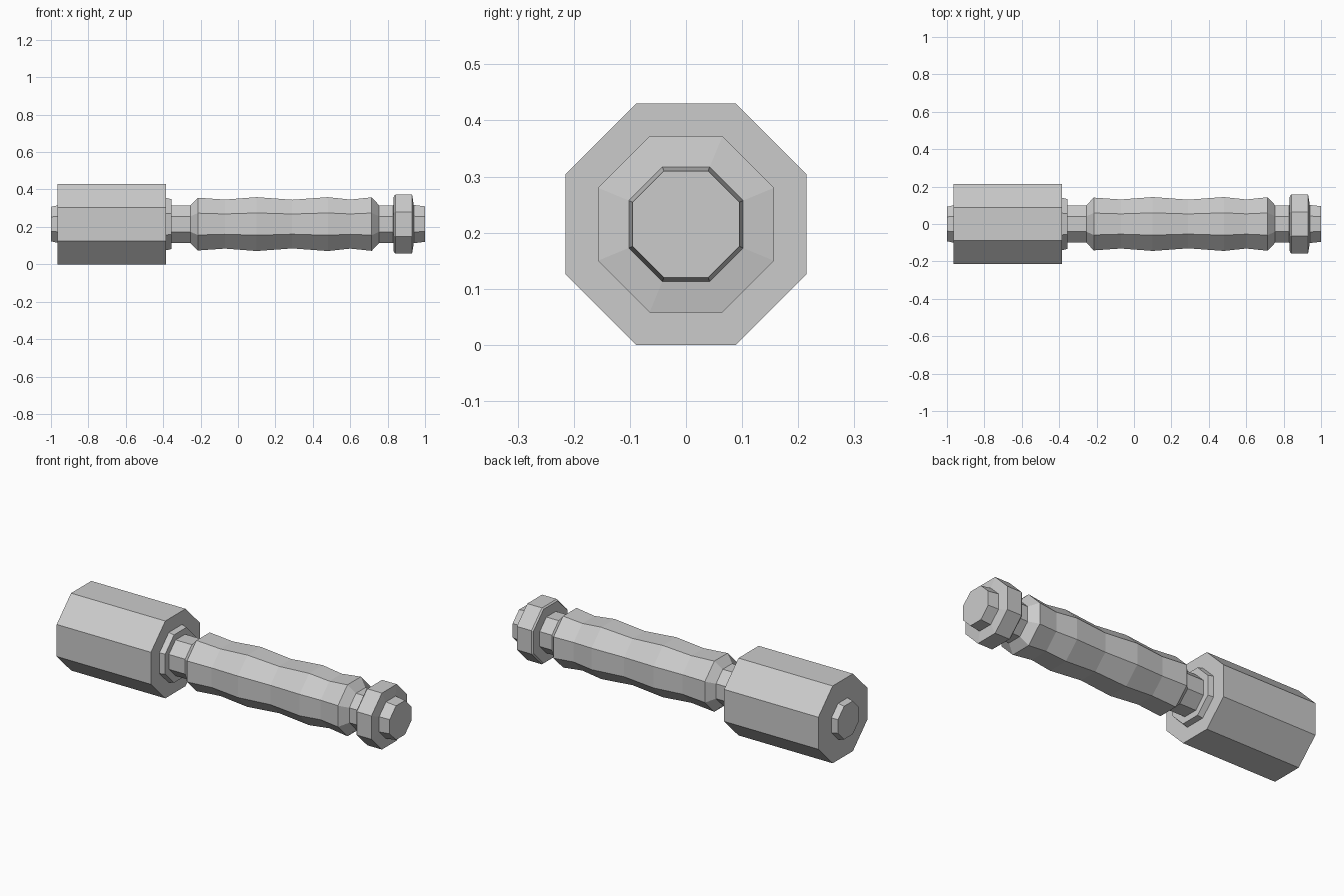
import bpy, bmesh, math

if "Cube" in bpy.data.objects:
    bpy.data.objects.remove(bpy.data.objects["Cube"])

SIDES = 8
AXIS_Z = 0.215


def lathe(name, profile):
    """Capped octagonal solid along x; profile = (x, centre-to-flat distance)."""
    bm = bmesh.new()
    rings = []
    for x, flat in profile:
        r = flat / math.cos(math.pi / SIDES)
        rings.append([bm.verts.new((x,
                                    r * math.cos((i + 0.5) * math.tau / SIDES),
                                    AXIS_Z + r * math.sin((i + 0.5) * math.tau / SIDES)))
                      for i in range(SIDES)])
    for a, b in zip(rings, rings[1:]):
        for i in range(SIDES):
            j = (i + 1) % SIDES
            bm.faces.new((a[i], a[j], b[j], b[i]))
    bm.faces.new(rings[0])
    bm.faces.new(rings[-1])
    bmesh.ops.recalc_face_normals(bm, faces=bm.faces)
    mesh = bpy.data.meshes.new(name)
    bm.to_mesh(mesh)
    bm.free()
    obj = bpy.data.objects.new(name, mesh)
    bpy.context.collection.objects.link(obj)
    return obj


# Heavy cylindrical head with its end plug and collar
lathe("head_plug", [(-1.0, 0.092), (-0.965, 0.100)])
lathe("head", [(-0.965, 0.215), (-0.385, 0.215)])
lathe("collar", [(-0.385, 0.140), (-0.355, 0.133)])

# Neck between head and handle
lathe("neck", [(-0.355, 0.100), (-0.255, 0.100)])

# Wavy hand grip
lathe("grip", [(-0.255, 0.100), (-0.215, 0.141), (-0.07, 0.131), (0.10, 0.144),
               (0.29, 0.130), (0.48, 0.144), (0.60, 0.131), (0.715, 0.143),
               (0.755, 0.100)])

# Rear neck, pommel ring and end plug
lathe("rear_neck", [(0.755, 0.100), (0.83, 0.100)])
lathe("pommel", [(0.83, 0.100), (0.833, 0.150), (0.841, 0.157), (0.931, 0.157), (0.94, 0.100)])
lathe("pommel_plug", [(0.94, 0.102), (1.0, 0.095)])
